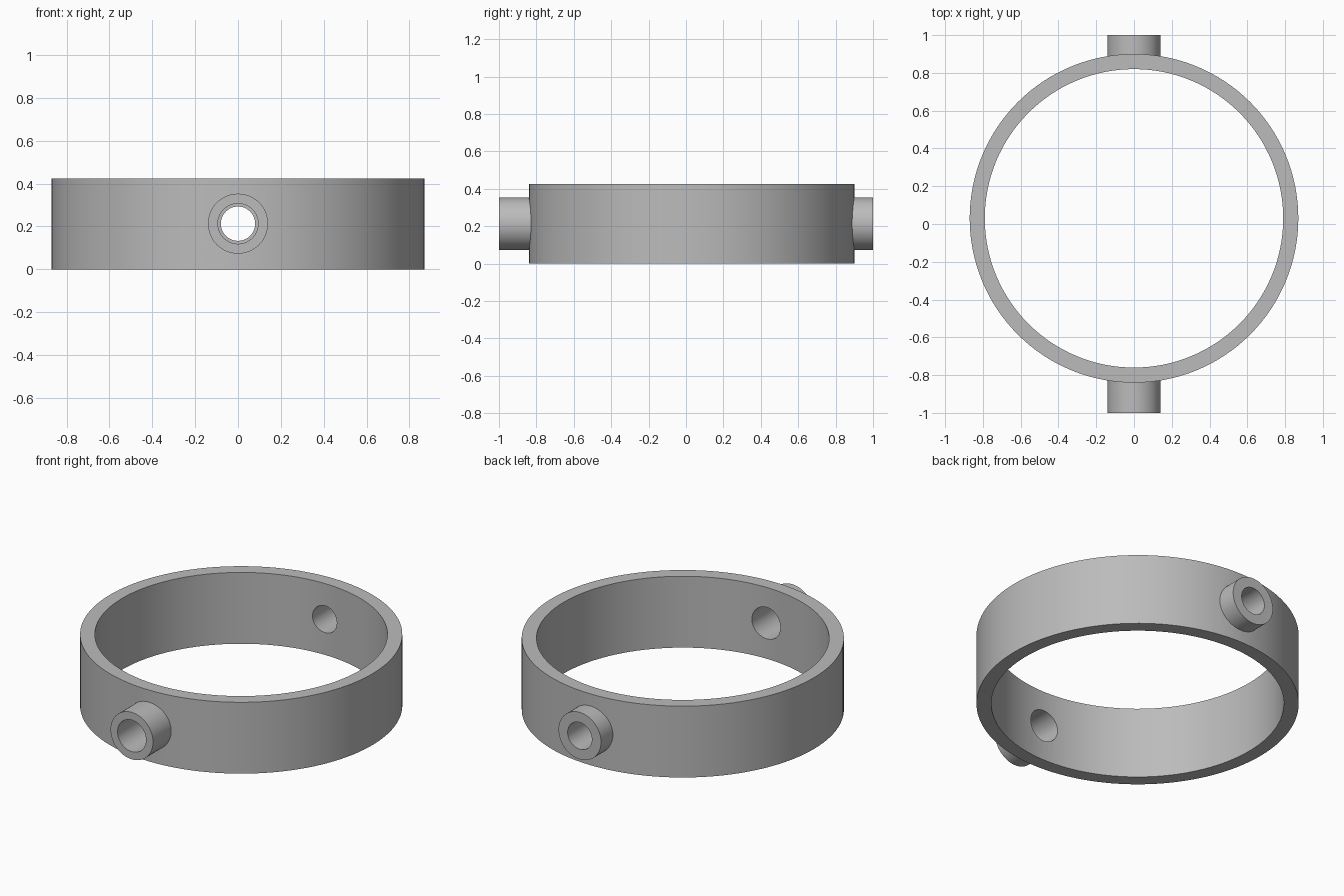
import bpy
import bmesh
import math
from mathutils import Matrix, Vector

cube = bpy.data.objects.get("Cube")
if cube:
    bpy.data.objects.remove(cube, do_unlink=True)

RING_Y = 0.03
OUTER_R, INNER_R, HEIGHT = 0.87, 0.79, 0.425
BOSS_R, BOSS_Z = 0.14, 0.213
WALL_MID = (OUTER_R + INNER_R) / 2

grey = bpy.data.materials.new("plain grey")
grey.use_nodes = True
colour = (0.5, 0.5, 0.5, 1)
grey.diffuse_color = colour
grey.node_tree.nodes["Principled BSDF"].inputs["Base Color"].default_value = colour


def add_object(name, bm):
    bmesh.ops.recalc_face_normals(bm, faces=bm.faces)
    mesh = bpy.data.meshes.new(name)
    bm.to_mesh(mesh)
    bm.free()
    mesh.materials.append(grey)
    obj = bpy.data.objects.new(name, mesh)
    bpy.context.collection.objects.link(obj)
    return obj


def y_cylinder(name, radius, y0, y1):
    """Solid cylinder lying along y at the boss height."""
    bm = bmesh.new()
    place = Matrix.Translation((0, (y0 + y1) / 2, BOSS_Z)) @ Matrix.Rotation(math.pi / 2, 4, "X")
    bmesh.ops.create_cone(bm, cap_ends=True, segments=64, radius1=radius, radius2=radius,
                          depth=abs(y1 - y0), matrix=place)
    return add_object(name, bm)


def combine(target, tool, operation):
    """Apply a boolean and discard the tool."""
    mod = target.modifiers.new(operation.lower(), "BOOLEAN")
    mod.object, mod.operation, mod.solver = tool, operation, "EXACT"
    bpy.context.view_layer.objects.active = target
    bpy.ops.object.modifier_apply(modifier=mod.name)
    bpy.data.objects.remove(tool, do_unlink=True)


# Ring: a rectangular section spun around z
bm = bmesh.new()
section = [(INNER_R, 0), (OUTER_R, 0), (OUTER_R, HEIGHT), (INNER_R, HEIGHT)]
verts = [bm.verts.new((r, RING_Y, z)) for r, z in section]
edges = [bm.edges.new((verts[i], verts[(i + 1) % 4])) for i in range(4)]
bmesh.ops.spin(bm, geom=verts + edges, cent=(0, RING_Y, 0), axis=(0, 0, 1),
               angle=math.tau, steps=128, use_merge=True)
bmesh.ops.remove_doubles(bm, verts=bm.verts, dist=1e-5)
ring = add_object("ring_with_bosses", bm)

# Bosses with through holes: wider hole in front, narrower at the back
for side, name, hole_r in ((-1, "front", 0.094), (1, "back", 0.08)):
    root = RING_Y + side * WALL_MID
    combine(ring, y_cylinder(name + "_boss", BOSS_R, root, side), "UNION")
    combine(ring, y_cylinder(name + "_hole", hole_r, side * 0.6, side * 1.1), "DIFFERENCE")

# Smooth curved walls, crisp rims
bpy.ops.object.select_all(action="DESELECT")
ring.select_set(True)
bpy.context.view_layer.objects.active = ring
bpy.ops.object.shade_smooth_by_angle(angle=math.radians(30))
